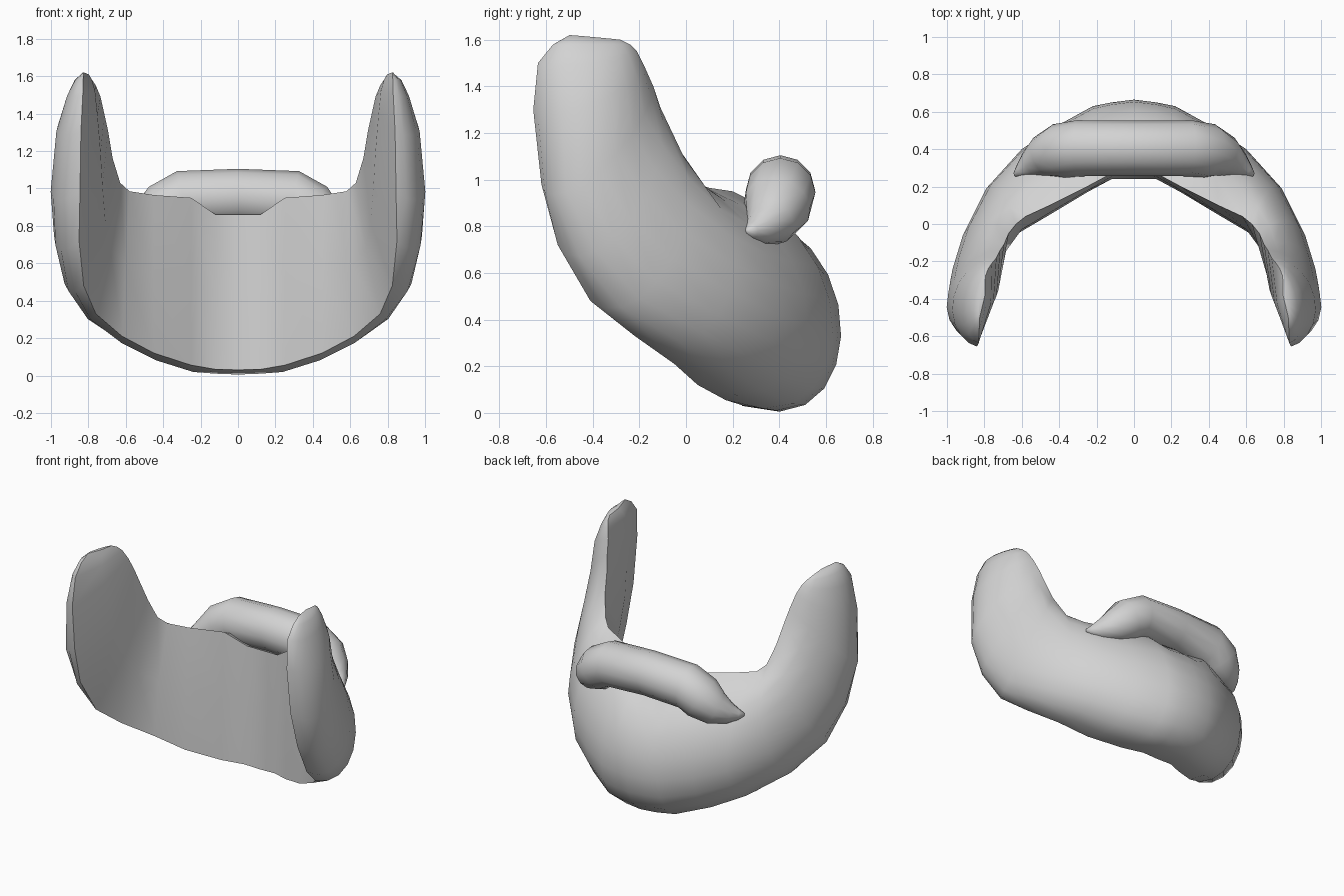
import bpy
import bmesh
from math import sin, cos, pi, radians
from mathutils import Vector

cube = bpy.data.objects.get("Cube")
if cube:
    bpy.data.objects.remove(cube, do_unlink=True)

grey = bpy.data.materials.new("plain_grey")
grey.use_nodes = True
colour = (0.65, 0.65, 0.65, 1)
grey.diffuse_color = colour
grey.node_tree.nodes["Principled BSDF"].inputs["Base Color"].default_value = colour


def flip(point):
    return Vector((-point.x, point.y, point.z))


def mirrored(half):
    """Add the right-hand rings before the centre ring and the left-hand ones."""
    right = [[flip(p) for p in ring] for ring in reversed(half[1:])]
    return right + half


def loft(name, rings, sharp_angle):
    """Skin a row of closed rings and cap both ends."""
    bm = bmesh.new()
    rows = [[bm.verts.new(p) for p in ring] for ring in rings]
    count = len(rows[0])
    for a, b in zip(rows, rows[1:]):
        for i in range(count):
            j = (i + 1) % count
            bm.faces.new((a[i], a[j], b[j], b[i]))
    bm.faces.new(rows[0])
    bm.faces.new(rows[-1])
    bmesh.ops.recalc_face_normals(bm, faces=bm.faces)
    mesh = bpy.data.meshes.new(name)
    bm.to_mesh(mesh)
    bm.free()
    mesh.materials.append(grey)
    obj = bpy.data.objects.new(name, mesh)
    bpy.context.collection.objects.link(obj)
    bpy.ops.object.select_all(action="DESELECT")
    obj.select_set(True)
    bpy.context.view_layer.objects.active = obj
    bpy.ops.object.shade_smooth_by_angle(angle=radians(sharp_angle))
    return obj


def bulged_section(index, steps=10):
    """D-shaped section: swells out to the peak and, on the arms, slightly inward."""
    low, top, peak = [Vector(p) for p in collar_stations[index]]
    centre = (low + top) / 2
    half = (top - low) / 2
    bulge = peak - centre
    # The outer curve gets leaner and the inner face fuller towards the arms
    fullness = 0.8 + 0.35 * min(index / 9, 1)
    inset = half.length * 0.14 * min(index / 6, 1) ** 2
    ring = []
    for i in range(steps + 1):
        angle = pi * i / steps
        swell = max(sin(angle), 0) ** fullness
        ring.append(centre - half * cos(angle) + bulge * swell)
    inward = -Vector((bulge.x, bulge.y, 0)).normalized()
    ring.append(centre + inward * inset)
    return ring


# Curved collar from back to tip: lower rim, upper rim, outermost point
collar_stations = [
    ((0, .24, .03), (0, .27, .86), (0, .665, .33)),
    ((.12, .24, .033), (.12, .27, .86), (.12, .65, .33)),
    ((.25, .17, .055), (.25, .2, .95), (.22, .63, .34)),
    ((.45, .05, .12), (.45, .1, .965), (.42, .52, .37)),
    ((.62, -.05, .21), (.58, .04, .985), (.6, .4, .42)),
    ((.76, -.22, .33), (.63, 0, 1.03), (.79, .19, .52)),
    ((.825, -.41, .48), (.67, -.05, 1.16), (.915, -.06, .66)),
    ((.85, -.55, .72), (.695, -.11, 1.31), (.97, -.24, .83)),
    ((.845, -.62, .98), (.715, -.14, 1.4), (.993, -.37, 1.04)),
    ((.84, -.655, 1.3), (.735, -.18, 1.49), (.965, -.39, 1.33)),
    ((.83, -.635, 1.5), (.76, -.21, 1.55), (.91, -.41, 1.5)),
    ((.828, -.57, 1.58), (.78, -.24, 1.58), (.87, -.41, 1.58)),
    ((.825, -.5, 1.62), (.795, -.28, 1.6), (.825, -.4, 1.612)),
]
collar_rings = [bulged_section(i) for i in range(len(collar_stations))]
loft("collar", mirrored(collar_rings), 45)

# Padded roll behind the collar: centre line and radius, from middle to tip
roll_path = [
    ((0, .405, .957), .148),
    ((.3, .405, .945), .15),
    ((.4, .39, .885), .147),
    ((.49, .36, .82), .112),
    ((.56, .315, .79), .07),
    ((.61, .28, .78), .035),
    ((.64, .262, .78), .01),
]


def round_section(index, sides=12):
    """Round ring, square to the centre line and upright at the middle."""
    centre, radius = roll_path[index]
    ahead = Vector(roll_path[min(index + 1, len(roll_path) - 1)][0])
    behind = Vector(roll_path[max(index - 1, 0)][0])
    along = ahead - behind
    if index == 0:
        along = Vector((1, 0, 0))
    along.normalize()
    up = Vector((0, 0, 1))
    across = up.cross(along).normalized()
    up = along.cross(across)
    ring = []
    for i in range(sides):
        angle = 2 * pi * i / sides
        ring.append(Vector(centre) + (across * cos(angle) + up * sin(angle)) * radius)
    return ring


loft("back_roll", mirrored([round_section(i) for i in range(len(roll_path))]), 60)
